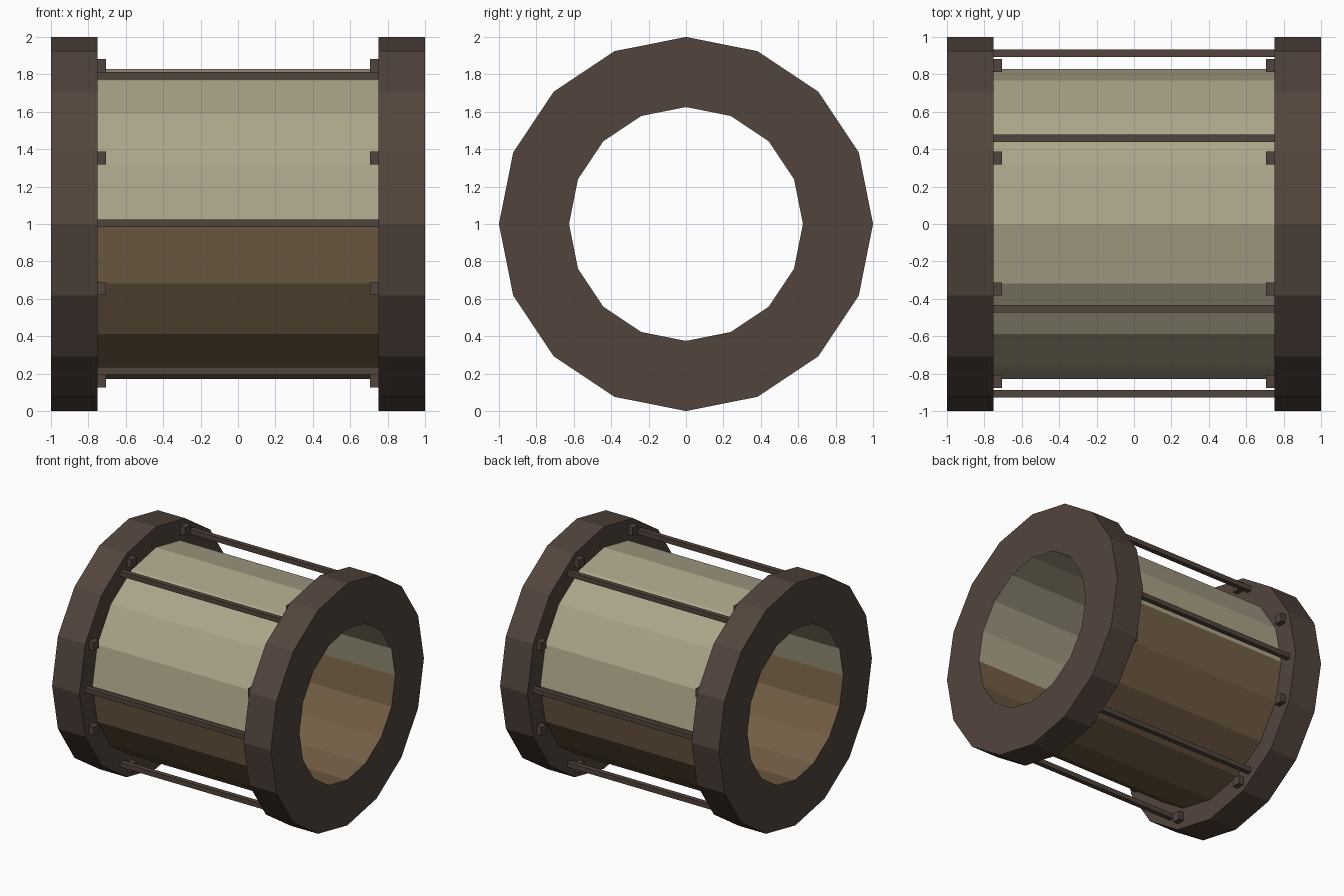
import bpy, bmesh
from math import pi, sin, cos, radians

if "Cube" in bpy.data.objects:
    bpy.data.objects.remove(bpy.data.objects["Cube"])


def material(name, rgb):
    m = bpy.data.materials.new(name)
    m.diffuse_color = (*rgb, 1)
    m.use_nodes = True
    m.node_tree.nodes["Principled BSDF"].inputs["Base Color"].default_value = m.diffuse_color
    return m


DARK = material("dark_wood", (0.085, 0.058, 0.046))
BONE = material("pale_bone", (0.413, 0.371, 0.254))
BROWN = material("warm_brown", (0.174, 0.114, 0.061))
SEG = 16


def finish(bm, name, mat):
    bmesh.ops.recalc_face_normals(bm, faces=bm.faces)
    me = bpy.data.meshes.new(name)
    bm.to_mesh(me)
    bm.free()
    me.materials.append(mat)
    ob = bpy.data.objects.new(name, me)
    bpy.context.collection.objects.link(ob)


def shell(name, mat, x0, x1, r_in, r_out, first, count):
    """Flat-sided tube section along x, spanning count of the 16 sides."""
    bm = bmesh.new()
    closed = count == SEG
    rows = []
    for i in range(count if closed else count + 1):
        a = 2 * pi * (first + i) / SEG
        rows.append([bm.verts.new((x, r * cos(a), 1 + r * sin(a)))
                     for x, r in ((x0, r_in), (x1, r_in), (x1, r_out), (x0, r_out))])
    for i in range(count):
        p, q = rows[i], rows[(i + 1) % len(rows)]
        for k in range(4):
            n = (k + 1) % 4
            bm.faces.new((p[k], p[n], q[n], q[k]))
    if not closed:
        bm.faces.new(rows[0])
        bm.faces.new(rows[-1])
    finish(bm, name, mat)


def box(name, centre, size):
    bm = bmesh.new()
    bmesh.ops.create_cube(bm, size=1)
    for v in bm.verts:
        v.co = [c + p * s for c, p, s in zip(centre, v.co, size)]
    finish(bm, name, DARK)


# Half shells of the drum, pale above and brown below
shell("upper_shell", BONE, -0.999, 0.999, 0.625, 0.83, 0, 8)
shell("lower_shell", BROWN, -0.999, 0.999, 0.625, 0.83, 8, 8)

# End rings
shell("left_ring", DARK, -1, -0.75, 0.627, 1, 0, SEG)
shell("right_ring", DARK, 0.75, 1, 0.627, 1, 0, SEG)

# Six long rods between the rings
for i in range(6):
    a = radians(60 * i)
    box(f"rod_{i + 1}", (0, 0.003 + 0.911 * cos(a), 1.004 + 0.911 * sin(a)),
        (1.52, 0.04, 0.04))

# Eight small pegs on the inner face of each ring
for side, label in ((-1, "left"), (1, "right")):
    for i in range(8):
        a = radians(22.5 + 45 * i)
        box(f"{label}_peg_{i + 1}",
            (side * 0.732, 0.003 + 0.914 * cos(a), 1.004 + 0.914 * sin(a)),
            (0.052, 0.07, 0.07))
